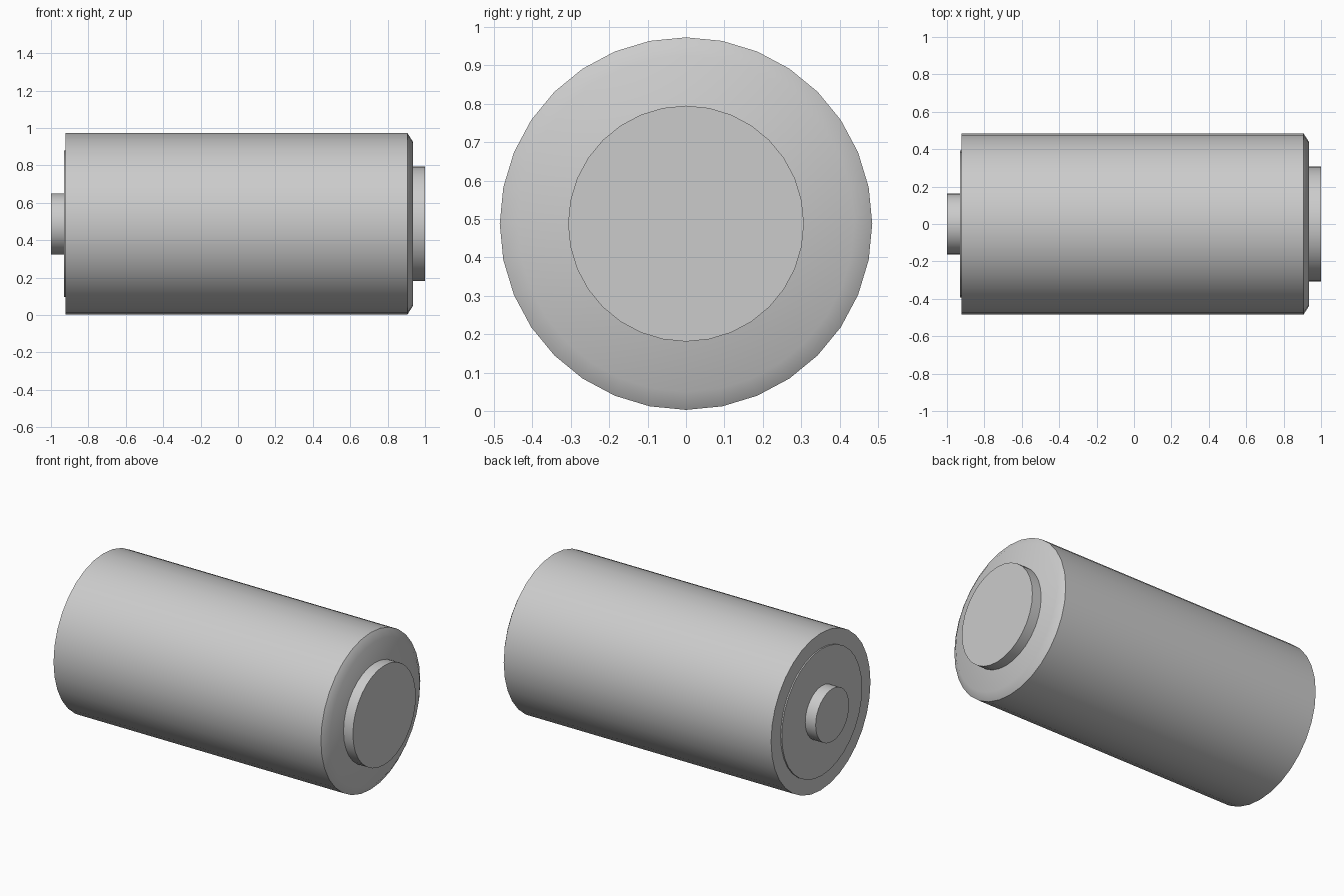
import bpy, bmesh, math

if "Cube" in bpy.data.objects:
    bpy.data.objects.remove(bpy.data.objects["Cube"])

SEGMENTS = 32
AXIS_Z = 0.488


def lathe(name, profile):
    """Turn (x, radius) points into a capped solid around the long axis."""
    bm = bmesh.new()
    rings = []
    for x, r in profile:
        ring = []
        for i in range(SEGMENTS):
            a = 2 * math.pi * i / SEGMENTS
            ring.append(bm.verts.new((x, r * math.sin(a), r * math.cos(a))))
        rings.append(ring)
    for a, b in zip(rings, rings[1:]):
        for i in range(SEGMENTS):
            j = (i + 1) % SEGMENTS
            bm.faces.new((a[i], a[j], b[j], b[i]))
    bm.faces.new(rings[0])
    bm.faces.new(rings[-1])
    bmesh.ops.recalc_face_normals(bm, faces=bm.faces)
    mesh = bpy.data.meshes.new(name)
    bm.to_mesh(mesh)
    bm.free()
    obj = bpy.data.objects.new(name, mesh)
    obj.location.z = AXIS_Z
    bpy.context.collection.objects.link(obj)
    bpy.ops.object.select_all(action='DESELECT')
    obj.select_set(True)
    bpy.context.view_layer.objects.active = obj
    bpy.ops.object.shade_smooth_by_angle(angle=math.radians(35))
    return obj


# Main drum, chamfered at the right end
lathe("body", [(-0.921, 0.485), (0.906, 0.485), (0.936, 0.438)])
# Wide raised disc on the right end
lathe("right_end_cap", [(0.93, 0.307), (1.0, 0.307)])
# Thin plate and small stud on the left end
lathe("left_end_plate", [(-0.929, 0.392), (-0.917, 0.392)])
lathe("left_stud", [(-1.0, 0.163), (-0.924, 0.163)])
